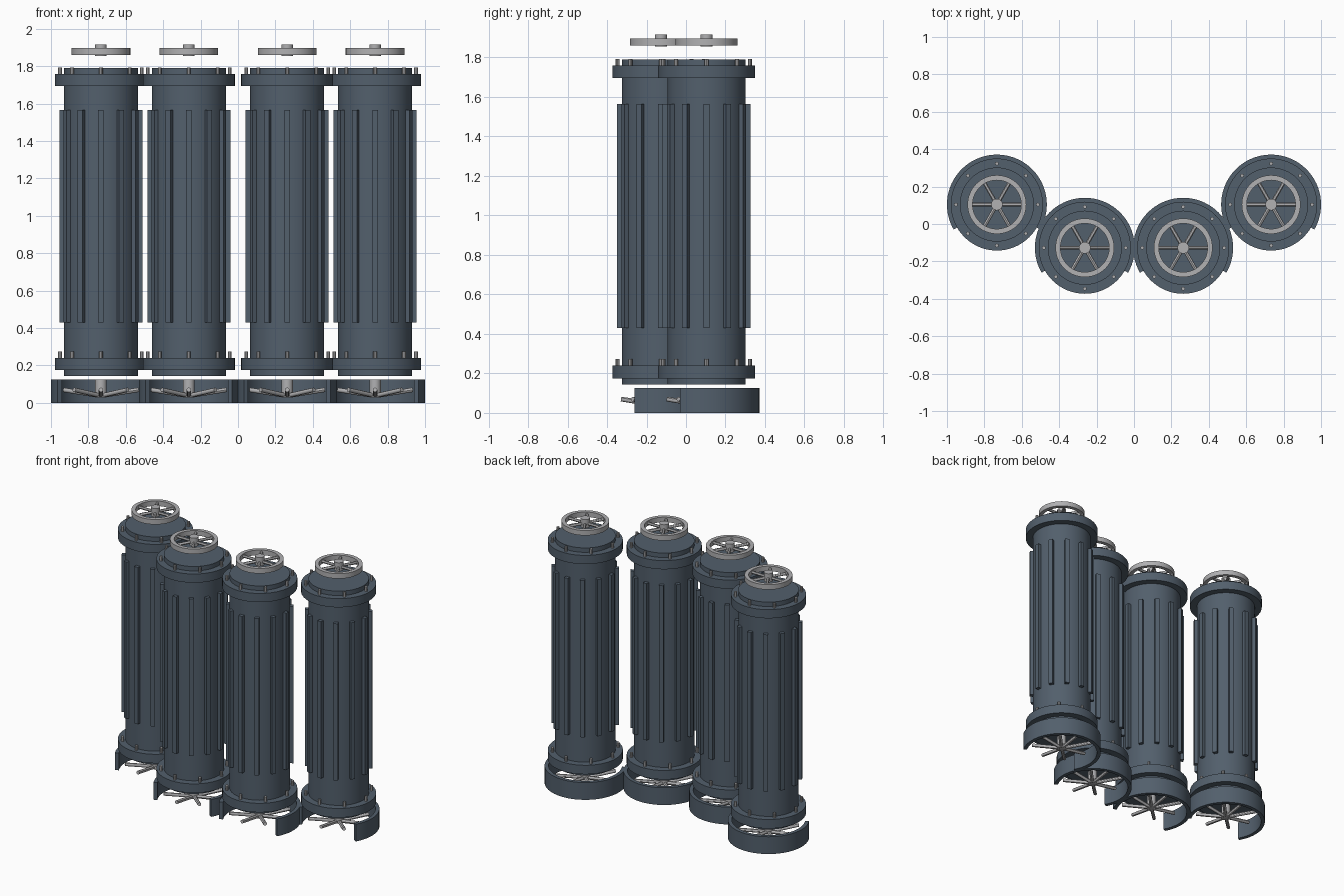
import bpy, bmesh, math
from mathutils import Matrix, Vector

if "Cube" in bpy.data.objects:
    bpy.data.objects.remove(bpy.data.objects["Cube"])


def material(name, rgb):
    m = bpy.data.materials.new(name)
    m.diffuse_color = (*rgb, 1)
    m.use_nodes = True
    m.node_tree.nodes["Principled BSDF"].inputs["Base Color"].default_value = m.diffuse_color
    return m


SLATE = material("slate blue paint", (0.085, 0.115, 0.15))
STEEL = material("light steel", (0.44, 0.44, 0.45))


def finish(bm, name, mat, loc):
    bmesh.ops.recalc_face_normals(bm, faces=bm.faces)
    mesh = bpy.data.meshes.new(name)
    bm.to_mesh(mesh)
    bm.free()
    mesh.materials.append(mat)
    ob = bpy.data.objects.new(name, mesh)
    ob.location = loc
    bpy.context.collection.objects.link(ob)
    bpy.ops.object.select_all(action='DESELECT')
    ob.select_set(True)
    bpy.context.view_layer.objects.active = ob
    bpy.ops.object.shade_smooth_by_angle(angle=math.radians(30))
    return ob


def add_cyl(bm, r, z0, z1, x=0, y=0, seg=48):
    bmesh.ops.create_cone(bm, cap_ends=True, segments=seg, radius1=r, radius2=r,
                          depth=z1 - z0,
                          matrix=Matrix.Translation((x, y, (z0 + z1) / 2)))


def add_rod(bm, p, q, r, seg=12):
    p, q = Vector(p), Vector(q)
    d = q - p
    rot = d.to_track_quat('Z', 'Y').to_matrix().to_4x4()
    bmesh.ops.create_cone(bm, cap_ends=True, segments=seg, radius1=r, radius2=r,
                          depth=d.length,
                          matrix=Matrix.Translation((p + q) / 2) @ rot)


def add_band(bm, r0, r1, z0, z1, a0=0, sweep=360, seg=64):
    """Rectangular section swept round z, capped when the sweep is open."""
    full = sweep == 360
    rings = []
    for i in range(seg if full else seg + 1):
        a = math.radians(a0 + sweep * i / seg)
        rings.append([bm.verts.new((r * math.cos(a), r * math.sin(a), z))
                      for r, z in ((r0, z0), (r1, z0), (r1, z1), (r0, z1))])
    for i in range(seg):
        a, b = rings[i], rings[(i + 1) % len(rings)]
        for k in range(4):
            bm.faces.new((a[k], a[(k + 1) % 4], b[(k + 1) % 4], b[k]))
    if not full:
        bm.faces.new(rings[0])
        bm.faces.new(rings[-1])


def angles(n):
    return [2 * math.pi * i / n for i in range(n)]


def build_column(x, y):
    loc = (x, y, 0)

    # Main cylinder
    bm = bmesh.new()
    add_cyl(bm, 0.198, 0.145, 1.79, seg=64)
    finish(bm, "column_body", SLATE, loc)

    # Bolted flanges, top and bottom
    for name, z0, z1 in (("lower", 0.175, 0.24), ("upper", 1.695, 1.758)):
        bm = bmesh.new()
        add_band(bm, 0.19, 0.246, z0, z1)
        finish(bm, name + "_flange", SLATE, loc)
        bm = bmesh.new()
        for a in angles(8):
            add_cyl(bm, 0.01, z1 - 0.01, z1 + 0.034,
                    0.219 * math.cos(a), 0.219 * math.sin(a), 8)
        finish(bm, name + "_flange_bolts", STEEL, loc)

    # Vertical ribs
    bm = bmesh.new()
    for a in angles(12):
        bmesh.ops.create_cube(bm, size=1, matrix=Matrix.Rotation(a, 4, 'Z')
                              @ Matrix.Translation((0.206, 0, 0.998))
                              @ Matrix.Diagonal((0.032, 0.03, 1.134, 1)))
    finish(bm, "cooling_ribs", SLATE, loc)

    # Curved casing, open towards the front
    bm = bmesh.new()
    add_band(bm, 0.241, 0.267, 0, 0.125, -30, 240, 48)
    finish(bm, "bottom_casing", SLATE, loc)

    # Impeller with upswept arms
    bm = bmesh.new()
    add_cyl(bm, 0.031, 0.03, 0.125, seg=24)
    for a in angles(8):
        c, s = math.cos(a), math.sin(a)
        add_rod(bm, (0.015 * c, 0.015 * s, 0.04), (0.202 * c, 0.202 * s, 0.07), 0.012)
    finish(bm, "impeller", STEEL, loc)

    # Spoked wheel above the column
    bm = bmesh.new()
    add_band(bm, 0.13, 0.157, 1.861, 1.897)
    add_cyl(bm, 0.031, 1.855, 1.917, seg=24)
    for a in angles(6):
        c, s = math.cos(a), math.sin(a)
        add_rod(bm, (0.015 * c, 0.015 * s, 1.879), (0.138 * c, 0.138 * s, 1.879), 0.01)
    finish(bm, "top_wheel", STEEL, loc)


for side in (-1, 1):
    build_column(side * 0.733, 0.104)
    build_column(side * 0.263, -0.127)
